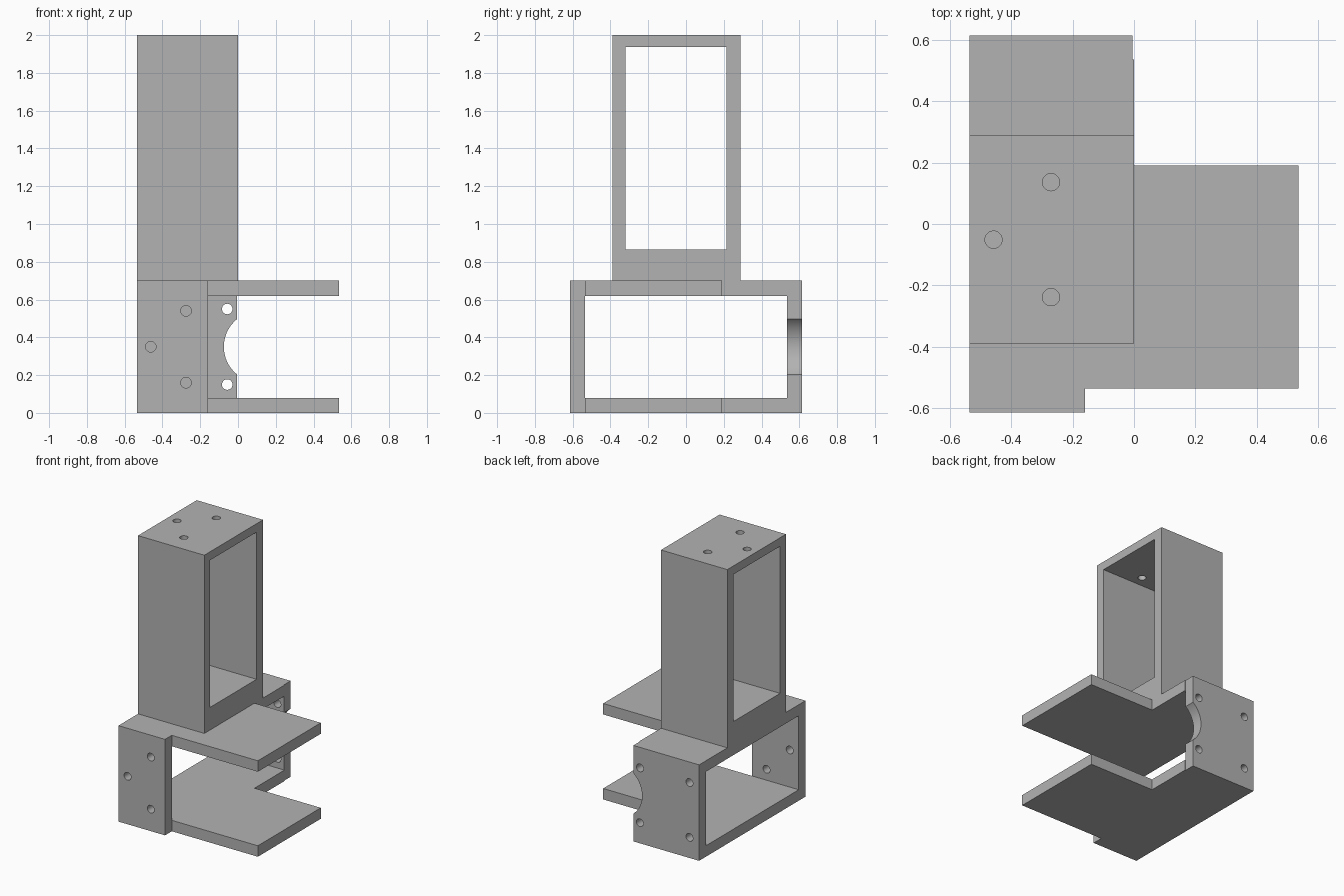
import bpy, bmesh, math
from mathutils import Matrix, Vector

cube = bpy.data.objects.get("Cube")
if cube:
    bpy.data.objects.remove(cube, do_unlink=True)

# Main dimensions
LEFT, MID, RIGHT = -0.535, 0.0, 0.535
FRONT, BACK, WALL = -0.613, 0.613, 0.078
DECK_TOP, TOP = 0.70, 2.0
HOLE_R = 0.028

grey = bpy.data.materials.new("plain grey")
grey.use_nodes = True
colour = (0.45, 0.45, 0.45, 1)
grey.diffuse_color = colour
grey.node_tree.nodes["Principled BSDF"].inputs["Base Color"].default_value = colour


def add_object(name, bm):
    bmesh.ops.recalc_face_normals(bm, faces=bm.faces)
    mesh = bpy.data.meshes.new(name)
    bm.to_mesh(mesh)
    bm.free()
    mesh.materials.append(grey)
    obj = bpy.data.objects.new(name, mesh)
    bpy.context.collection.objects.link(obj)
    return obj


def prism(name, points, push):
    """Extrude a closed outline along a vector."""
    bm = bmesh.new()
    face = bm.faces.new([bm.verts.new(p) for p in points])
    new = bmesh.ops.extrude_face_region(bm, geom=[face])["geom"]
    bmesh.ops.translate(bm, vec=Vector(push),
                        verts=[v for v in new if isinstance(v, bmesh.types.BMVert)])
    return add_object(name, bm)


def box(name, x, y, z):
    outline = [(x[0], y[0], z[0]), (x[1], y[0], z[0]),
               (x[1], y[1], z[0]), (x[0], y[1], z[0])]
    return prism(name, outline, (0, 0, z[1] - z[0]))


def drill(centre, radius, axis, segments=32):
    """Round cutter along the y or z axis."""
    bm = bmesh.new()
    turn = Matrix.Rotation(math.pi / 2, 4, "X") if axis == "y" else Matrix()
    bmesh.ops.create_cone(bm, cap_ends=True, segments=segments, radius1=radius,
                          radius2=radius, depth=0.2,
                          matrix=Matrix.Translation(centre) @ turn)
    return add_object("drill", bm)


def combine(target, tool, operation):
    mod = target.modifiers.new(operation, "BOOLEAN")
    mod.operation, mod.solver, mod.object = operation, "EXACT", tool
    bpy.context.view_layer.objects.active = target
    bpy.ops.object.modifier_apply(modifier=mod.name)
    bpy.data.objects.remove(tool, do_unlink=True)


# Lower and upper decks with an L-shaped outline
def deck(name, z):
    y0, y1, step = FRONT + WALL, BACK - WALL, 0.19
    outline = [(LEFT, y0, z), (RIGHT, y0, z), (RIGHT, step, z),
               (MID, step, z), (MID, y1, z), (LEFT, y1, z)]
    return prism(name, outline, (0, 0, 0.08))


bracket = deck("mounting_bracket", 0)
upper_deck = deck("upper_deck", DECK_TOP - 0.08)

# Front plate with three screw holes
front_plate = box("front_plate", (LEFT, -0.16), (FRONT, FRONT + WALL), (0, DECK_TOP))
for x, z in [(-0.275, 0.54), (-0.275, 0.16), (-0.462, 0.35)]:
    combine(front_plate, drill((x, FRONT, z), HOLE_R, "y"), "DIFFERENCE")

# Back plate with four screw holes and a round notch
back_plate = box("back_plate", (LEFT, -0.005), (BACK - WALL, BACK), (0, DECK_TOP))
for x in (-0.057, -0.457):
    for z in (0.15, 0.55):
        combine(back_plate, drill((x, BACK, z), HOLE_R, "y"), "DIFFERENCE")
combine(back_plate, drill((0.113, BACK, 0.35), 0.188, "y", 96), "DIFFERENCE")

# Tower frame, open from side to side, with three holes in its roof
tower = box("tower", (LEFT, MID), (-0.388, 0.288), (DECK_TOP, TOP))
combine(tower, box("tower_opening", (LEFT - 1, MID + 1), (-0.32, 0.214), (0.865, 1.938)),
        "DIFFERENCE")
for x, y in [(-0.27, 0.136), (-0.27, -0.238), (-0.457, -0.051)]:
    combine(tower, drill((x, y, TOP), HOLE_R, "z"), "DIFFERENCE")

# Join everything into one solid
for part in (front_plate, back_plate, upper_deck, tower):
    combine(bracket, part, "UNION")

bpy.ops.object.select_all(action="DESELECT")
bracket.select_set(True)
bpy.context.view_layer.objects.active = bracket
bpy.ops.object.shade_smooth_by_angle(angle=math.radians(30))
